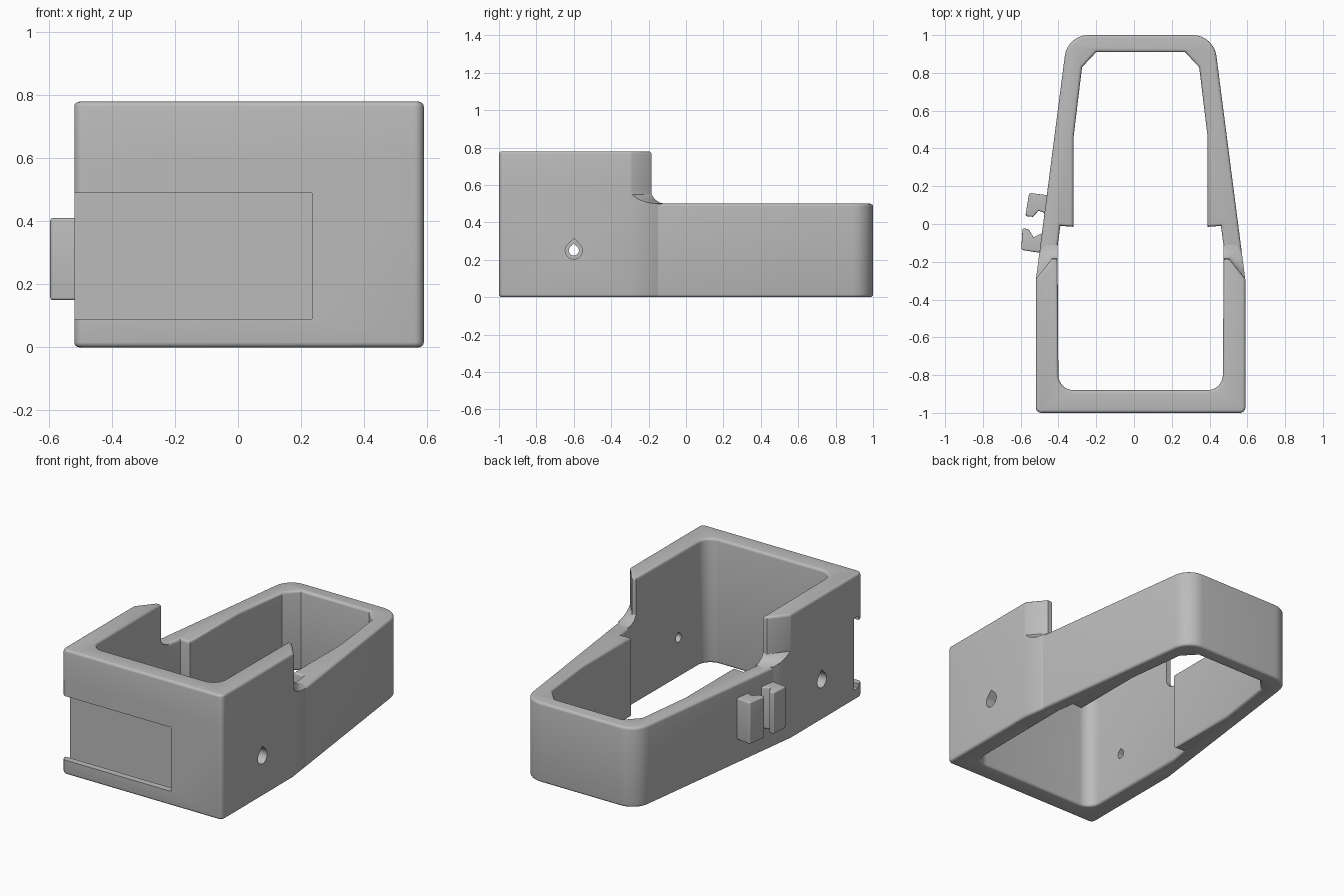
import bpy, bmesh, math
from mathutils import Vector

cube = bpy.data.objects.get("Cube")
if cube:
    bpy.data.objects.remove(cube, do_unlink=True)

plastic = bpy.data.materials.new("grey plastic")
plastic.use_nodes = True
plastic.diffuse_color = (0.5, 0.5, 0.5, 1)
plastic.node_tree.nodes["Principled BSDF"].inputs["Base Color"].default_value = (0.5, 0.5, 0.5, 1)

CENTRE = 0.035      # x of the frame's mirror plane
EDGE = 0.016        # radius of the softened rims
STEPS = [math.pi / 2 * i / 4 for i in range(5)]


def rounded(points):
    """Outline from (x, y) or (x, y, tangent length) corners."""
    out, n = [], len(points)
    for i, c in enumerate(points):
        p = Vector(c[:2])
        if len(c) < 3:
            out.append(p)
            continue
        u = (Vector(points[i - 1][:2]) - p).normalized()
        v = (Vector(points[(i + 1) % n][:2]) - p).normalized()
        a, b = p + u * c[2], p + v * c[2]
        w = math.sin(u.angle(v) / 2)
        for k in range(9):
            t = k / 8
            f, g, h = (1 - t) ** 2, 2 * w * t * (1 - t), t * t
            out.append((a * f + p * g + b * h) / (f + g + h))
    return out


def symmetric(half):
    """Mirror a front-to-back half outline about the centre plane."""
    right = [(CENTRE + c[0], *c[1:]) for c in half]
    left = [(CENTRE - c[0], *c[1:]) for c in reversed(half)]
    return rounded(right + left)


def offset(outline, d):
    """Move a counter-clockwise outline outward by d."""
    out, n = [], len(outline)
    for i, p in enumerate(outline):
        e, f = p - outline[i - 1], outline[(i + 1) % n] - p
        m = Vector((e.y, -e.x)).normalized()
        k = Vector((f.y, -f.x)).normalized()
        out.append(p + (m + k) * (d / (1 + m.dot(k))))
    return out


def top_rim(outline, z, sign=-1, r=EDGE):
    return [(offset(outline, sign * r * (1 - math.cos(a))), z - r + r * math.sin(a)) for a in STEPS]


def bottom_rim(outline, z, sign=-1, r=EDGE):
    return [(loop, 2 * z - h) for loop, h in reversed(top_rim(outline, z, sign, r))]


def loft(name, levels, along_x=False):
    bm = bmesh.new()
    rings = [[bm.verts.new((h, p[0], p[1]) if along_x else (p[0], p[1], h)) for p in loop]
             for loop, h in levels]
    n = len(rings[0])
    for low, high in zip(rings, rings[1:]):
        for i in range(n):
            j = (i + 1) % n
            bm.faces.new((low[i], low[j], high[j], high[i]))
    bm.faces.new(rings[0][::-1])
    bm.faces.new(rings[-1])
    bmesh.ops.recalc_face_normals(bm, faces=bm.faces)
    mesh = bpy.data.meshes.new(name)
    bm.to_mesh(mesh)
    bm.free()
    obj = bpy.data.objects.new(name, mesh)
    bpy.context.collection.objects.link(obj)
    mesh.materials.append(plastic)
    return obj


def activate(obj):
    bpy.ops.object.select_all(action="DESELECT")
    obj.select_set(True)
    bpy.context.view_layer.objects.active = obj


def cut(obj, cutter):
    cutter.hide_render = True
    mod = obj.modifiers.new("cut", "BOOLEAN")
    mod.operation, mod.solver, mod.object = "DIFFERENCE", "EXACT", cutter
    activate(obj)
    bpy.ops.object.modifier_apply(modifier=mod.name)
    bpy.data.objects.remove(cutter, do_unlink=True)


# Tall front housing: its rear end flares down onto the low frame
def housing_outline(flare):
    d = max(flare, 0.006)
    t = 1.87 * d
    return symmetric([(0.555, -1, 0.03), (0.555, -0.3), (0.555 - 0.129 * t, -0.3 + t),
                      (0.465 + 0.472 * d, -0.19 + d)])


FILLET = 0.08
levels = bottom_rim(housing_outline(FILLET), 0)
levels += [(housing_outline(FILLET * (1 - math.sin(a))), 0.5 + FILLET * (1 - math.cos(a))) for a in STEPS]
levels += top_rim(housing_outline(0), 0.78)
housing = loft("front_housing", levels)

# Low tapering rear frame
frame_outline = symmetric([(0.555, -0.4), (0.555, -0.3), (0.387, 1, 0.11)])
frame = loft("rear_frame", bottom_rim(frame_outline, 0) + top_rim(frame_outline, 0.5))

# Open cavity running through both, with softened rims
cavity = symmetric([(0.435, -0.88, 0.08), (0.44, -0.12), (0.425, -0.01), (0.355, -0.015),
                    (0.355, 0.46), (0.31, 0.83), (0.235, 0.91)])
wide = offset(cavity, EDGE)
for part, top in ((housing, 0.78), (frame, 0.5)):
    cut(part, loft("cavity_cutter", [(wide, -0.1)] + bottom_rim(cavity, 0, 1)
                   + top_rim(cavity, top, 1) + [(wide, 1)]))

# Undercut slide-in slot on the front, open at one side
slot = rounded([(-1.1, 0.09), (-0.96, 0.09), (-0.96, 0.065), (-0.92, 0.065),
                (-0.92, 0.515), (-0.96, 0.515), (-0.96, 0.49), (-1.1, 0.49)])
cut(housing, loft("slot_cutter", [(slot, -0.7), (slot, 0.235)], True))


# Teardrop cross holes, counterbored from outside
def teardrop(r):
    arc = [math.radians(135 + 270 * i / 24) for i in range(25)]
    pts = [(r * math.cos(a), r * math.sin(a)) for a in arc] + [(0, 1.42 * r)]
    return [Vector((-0.6 + y, 0.25 + z)) for y, z in pts]


big, small = teardrop(0.046), teardrop(0.027)
cut(housing, loft("hole_cutter", [(big, -0.7), (big, -0.46), (small, -0.46),
                                  (small, 0.53), (big, 0.53), (big, 0.7)], True))

# Pair of hooked cable clips on the side wall
rear_hook = [(-0.44, 0.15), (-0.555, 0.165, 0.012), (-0.575, 0.042, 0.01), (-0.535, 0.038),
             (-0.505, 0.07), (-0.482, 0.062), (-0.44, 0.03)]
front_hook = [(-0.45, -0.04), (-0.495, -0.052), (-0.532, -0.07), (-0.556, -0.03),
              (-0.59, -0.02, 0.01), (-0.597, -0.137, 0.012), (-0.45, -0.16)]
parts = [housing, frame]
for name, hook in (("rear_clip", rear_hook), ("front_clip", front_hook)):
    shape = rounded(hook)
    parts.append(loft(name, bottom_rim(shape, 0.15, r=0.008) + top_rim(shape, 0.41, r=0.008)))

for part in parts:
    activate(part)
    bpy.ops.object.shade_smooth_by_angle(angle=math.radians(32))
